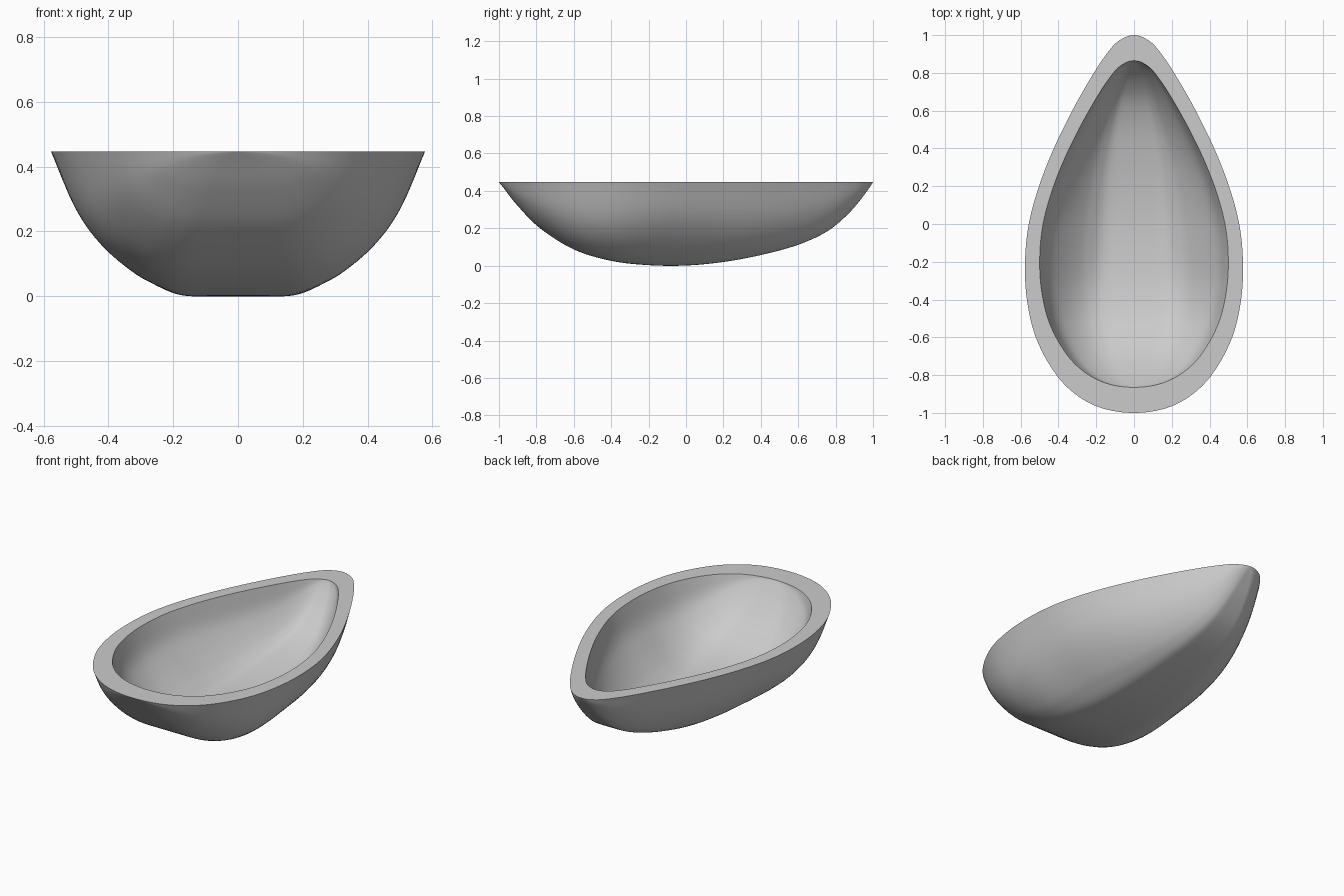
import bpy, bmesh, math

if "Cube" in bpy.data.objects:
    bpy.data.objects.remove(bpy.data.objects["Cube"])

RIM_Z = 0.447
HOLE, DEPTH = 0.865, 0.85  # size of the hollow relative to the outside
SUB = 6                    # steps between stations

# Stations along the keel: (y, rim half width, keel height)
OUTER = [(-1, 0, RIM_Z), (-0.975, 0.17, 0.415), (-0.90, 0.312, 0.32), (-0.78, 0.425, 0.20),
         (-0.6, 0.52, 0.087), (-0.4, 0.567, 0.026), (-0.2, 0.577, 0.003), (0, 0.557, 0.001),
         (0.2, 0.503, 0.02), (0.4, 0.425, 0.057), (0.6, 0.327, 0.112), (0.76, 0.237, 0.187),
         (0.88, 0.16, 0.29), (0.965, 0.087, 0.395), (1, 0, RIM_Z)]
INNER = [(y * HOLE, w * HOLE, RIM_Z * (1 - DEPTH * (1 - k / RIM_Z) ** 0.92)) for y, w, k in OUTER]
# Cross-sections: (fraction of half width, fraction of depth)
SEC_OUT = [(0, 0), (0.16, 0), (0.28, 0.004), (0.36, 0.03), (0.45, 0.092), (0.56, 0.19),
           (0.73, 0.395), (0.87, 0.64), (1, 1)]
SEC_IN = [(0, 0), (0.16, 0), (0.28, 0.006), (0.37, 0.035), (0.46, 0.1), (0.57, 0.2),
          (0.74, 0.405), (0.9, 0.66), (1, 1)]


def spline(points, first, last, steps):
    """Smooth curve through points, with given ghost points at the ends."""
    p = [first] + points + [last]
    out = []
    for i in range(1, len(p) - 2):
        for s in range(steps):
            t = s / steps
            out.append(tuple(0.5 * (2 * b + (c - a) * t + (2 * a - 5 * b + 4 * c - d) * t * t
                                    + (3 * b - a - 3 * c + d) * t ** 3)
                             for a, b, c, d in zip(*p[i - 1:i + 3])))
    return out + [points[-1]]


def fullness(y):
    """Section exponent: boxier towards both ends, most at the round end."""
    t = min(1, abs(y + 0.05) / 0.55)
    return 1 + (0.4 if y < -0.05 else 0.2) * t * t * (3 - 2 * t)


def shell(bm, stations, section):
    """Skin of one side of the bowl; returns the grid of vertices."""
    mirror = lambda s: (s[0], -s[1], s[2])
    rows = spline(stations, mirror(stations[1]), mirror(stations[-2]), SUB)
    a, b = section[-2:]
    half = spline(section, (-section[1][0], section[1][1]),
                  (2 * b[0] - a[0], 2 * b[1] - a[1]), 4)
    full = [(-u, max(f, 0)) for u, f in half[:0:-1]] + [(u, max(f, 0)) for u, f in half]
    grid = [[bm.verts.new((u * w, y, k + (RIM_Z - k) * f ** fullness(y))) for u, f in full]
            for y, w, k in rows]
    for r0, r1 in zip(grid, grid[1:]):
        for i in range(len(full) - 1):
            bm.faces.new((r0[i], r1[i], r1[i + 1], r0[i + 1]))
    return grid


bm = bmesh.new()
outer = shell(bm, OUTER, SEC_OUT)
inner = shell(bm, INNER, SEC_IN)
# Flat rim joining the two skins
for side in (0, -1):
    for j in range(len(outer) - 1):
        bm.faces.new((outer[j][side], outer[j + 1][side], inner[j + 1][side], inner[j][side]))
bmesh.ops.remove_doubles(bm, verts=bm.verts, dist=0.0003)
bmesh.ops.recalc_face_normals(bm, faces=bm.faces)

mesh = bpy.data.meshes.new("teardrop_bowl")
bm.to_mesh(mesh)
bm.free()
bowl = bpy.data.objects.new("teardrop_bowl", mesh)
bpy.context.collection.objects.link(bowl)
bpy.context.view_layer.objects.active = bowl
bowl.select_set(True)
bpy.ops.object.shade_smooth_by_angle(angle=math.radians(35))
